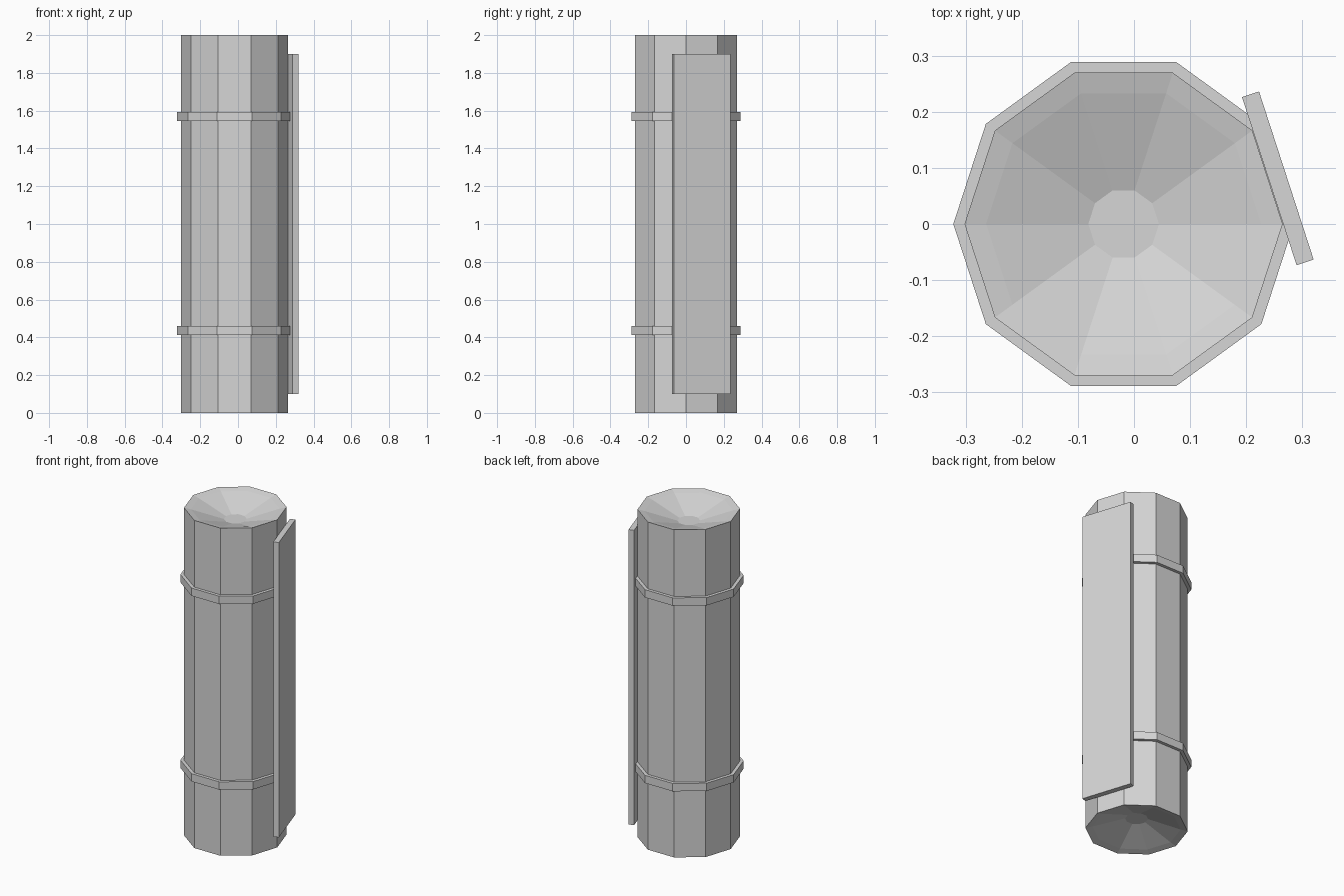
import bpy, bmesh, math
from mathutils import Matrix, Vector

if "Cube" in bpy.data.objects:
    bpy.data.objects.remove(bpy.data.objects["Cube"])

SIDES, CX = 10, -0.0185
grey = bpy.data.materials.new("light grey")
grey.diffuse_color = (0.67, 0.67, 0.67, 1)
grey.use_nodes = True
grey.node_tree.nodes["Principled BSDF"].inputs["Base Color"].default_value = grey.diffuse_color


def finish(name, bm):
    bmesh.ops.recalc_face_normals(bm, faces=bm.faces)
    mesh = bpy.data.meshes.new(name)
    bm.to_mesh(mesh)
    bm.free()
    mesh.materials.append(grey)
    obj = bpy.data.objects.new(name, mesh)
    bpy.context.collection.objects.link(obj)
    return obj


def lathe(name, profile, closed=False):
    """Ten-sided turned shape from (radius, height) points."""
    bm = bmesh.new()
    rings = []
    for r, z in profile:
        rings.append([bm.verts.new((CX + r * math.cos(math.tau * i / SIDES),
                                    r * math.sin(math.tau * i / SIDES), z))
                      for i in range(SIDES)])
    pairs = list(zip(rings, rings[1:]))
    if closed:
        pairs.append((rings[-1], rings[0]))
    else:
        bm.faces.new(rings[0])
        bm.faces.new(rings[-1])
    for a, b in pairs:
        for i in range(SIDES):
            j = (i + 1) % SIDES
            bm.faces.new((a[i], a[j], b[j], b[i]))
    return finish(name, bm)


# Ten-sided column with dished ends
dish = [(0.063, 0.07), (0.245, 0.01), (0.2835, 0.0)]
lathe("column", dish + [(r, 2 - d) for r, d in reversed(dish)])

# Two raised bands
for name, z0 in (("lower_band", 0.412), ("upper_band", 1.545)):
    z1 = z0 + 0.048
    lathe(name, [(0.275, z0), (0.3035, z0), (0.3035, z1), (0.275, z1)], closed=True)

# Flat panel lying on one face of the column
bm = bmesh.new()
bmesh.ops.create_cube(bm, size=1)
bmesh.ops.scale(bm, vec=Vector((0.032, 0.315, 1.8)), verts=bm.verts)
bmesh.ops.translate(bm, vec=Vector((0.2865, -0.0075, 1.0)), verts=bm.verts)
bmesh.ops.transform(bm, matrix=Matrix.Translation((CX, 0, 0))
                    @ Matrix.Rotation(math.radians(18), 4, 'Z'), verts=bm.verts)
finish("side_panel", bm)
